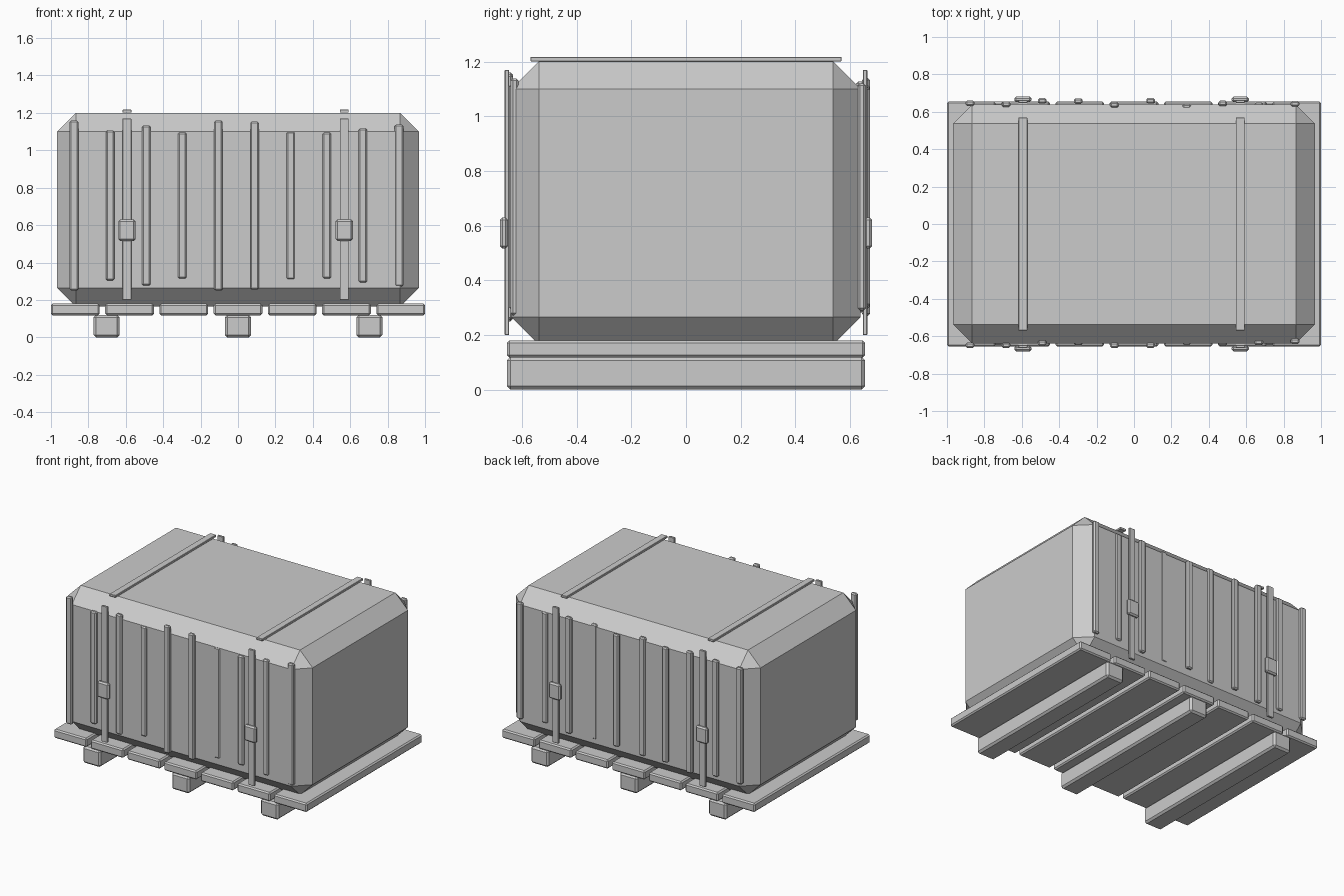
import bpy

if "Cube" in bpy.data.objects:
    bpy.data.objects.remove(bpy.data.objects["Cube"])

def box(name, center, size, bevel=0.0):
    """Flat-shaded box with an optional single-segment chamfer."""
    bpy.ops.mesh.primitive_cube_add(size=1, location=center)
    ob = bpy.context.object
    ob.name = name
    ob.scale = size
    bpy.ops.object.transform_apply(location=False, rotation=False, scale=True)
    if bevel:
        m = ob.modifiers.new("chamfer", 'BEVEL')
        m.width = bevel
        m.segments = 1
        m.limit_method = 'ANGLE'
    return ob

# Pallet runners
for i in (-1, 0, 1):
    box(f"pallet_runner_{i + 2}", (0.703 * i, 0, 0.06), (0.14, 1.31, 0.12), 0.013)

# Pallet deck planks
for i in range(7):
    box(f"pallet_plank_{i + 1}", (-0.87 + 0.29 * i, 0, 0.149), (0.26, 1.31, 0.063), 0.009)

# Chamfered cargo block
box("cargo_block", (0, 0, 0.6825), (1.934, 1.276, 1.035), 0.1)

# Uneven vertical slats: (height, distance from centre) for each side
front = [(.91, .648), (.802, .648), (.856, .637), (.783, .633), (.91, .648),
         (.898, .648), (.79, .63), (.78, .637), (.824, .633), (.866, .627)]
back = [(.83, .645), (.83, .64), (.87, .658), (.82, .657), (.845, .637),
        (.80, .658), (.82, .627), (.83, .645), (.79, .635), (.83, .643)]
for side, sign, rows in (("front", -1, front), ("back", 1, back)):
    for i, (h, y) in enumerate(rows):
        box(f"{side}_slat_{i + 1}", (-0.877 + 0.1931 * i, sign * y, 0.705),
            (0.046, 0.029, h), 0.008)

# Tie-down straps with buckles
for n, x in (("left", -0.594), ("right", 0.568)):
    box(f"{n}_top_strap", (x, 0, 1.209), (0.047, 1.138, 0.016), 0.002)
    for side, sign in (("front", -1), ("back", 1)):
        box(f"{n}_{side}_strap", (x, sign * 0.655, 0.685), (0.047, 0.016, 0.97), 0.002)
        box(f"{n}_{side}_buckle", (x, sign * 0.666, 0.573), (0.092, 0.03, 0.115), 0.01)
